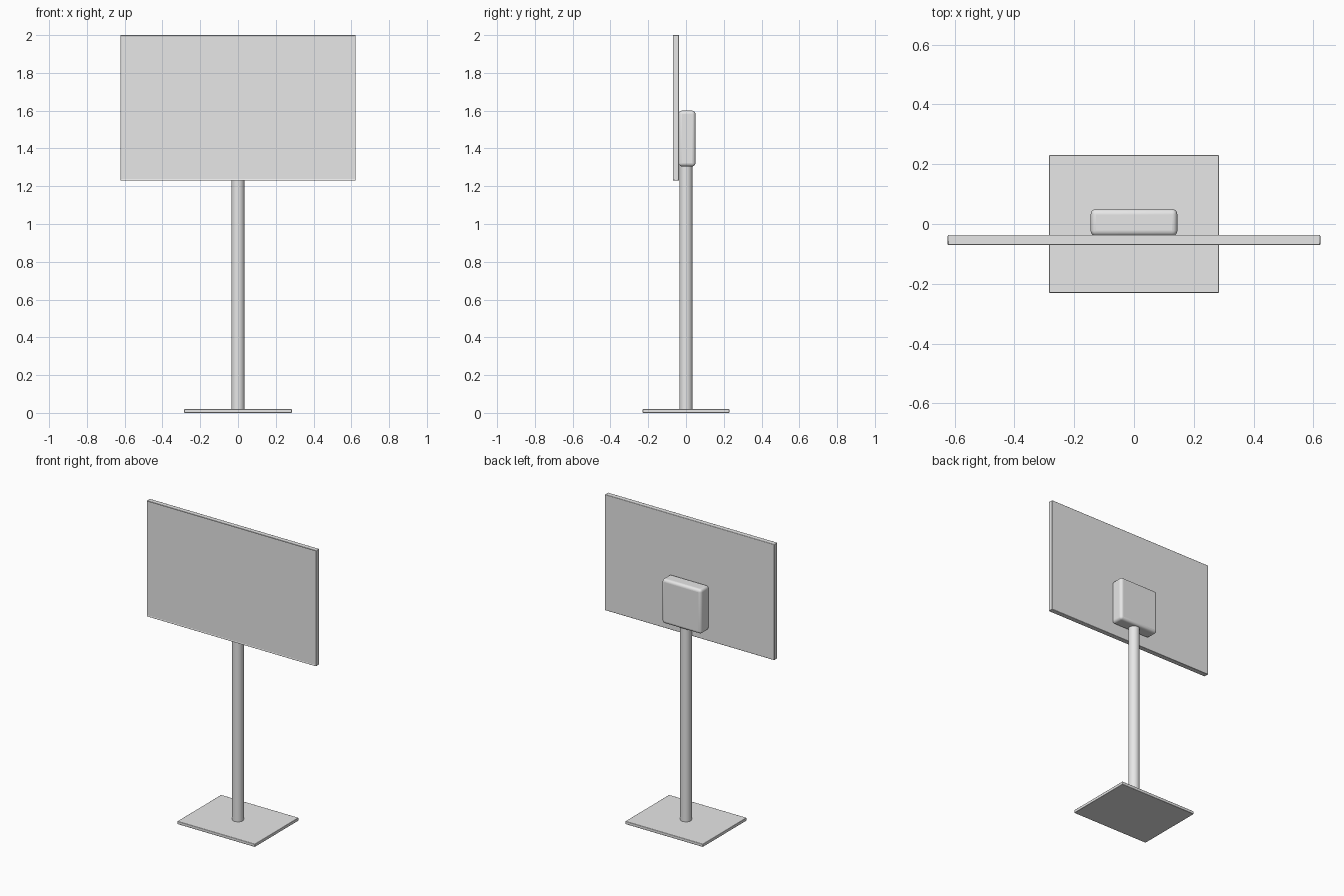
import bpy
import bmesh
import math

cube = bpy.data.objects.get("Cube")
if cube:
    bpy.data.objects.remove(cube, do_unlink=True)

# One shared light grey finish
grey = bpy.data.materials.new("light_grey")
grey.use_nodes = True
colour = (0.8, 0.8, 0.8, 1)
grey.diffuse_color = colour
grey.node_tree.nodes["Principled BSDF"].inputs["Base Color"].default_value = colour


def finish(obj, name, bevel=0, segments=1):
    obj.name = name
    obj.data.materials.append(grey)
    if bevel:
        mod = obj.modifiers.new("rounded_edges", "BEVEL")
        mod.width = bevel
        mod.segments = segments
        mod.limit_method = "ANGLE"
    bpy.ops.object.shade_smooth_by_angle(angle=math.radians(35))
    return obj


def box(name, low, high, bevel=0, segments=1):
    centre = [(a + b) / 2 for a, b in zip(low, high)]
    bpy.ops.mesh.primitive_cube_add(size=1, location=centre)
    obj = bpy.context.object
    obj.scale = [b - a for a, b in zip(low, high)]
    bpy.ops.object.transform_apply(location=False, rotation=False, scale=True)
    return finish(obj, name, bevel, segments)


# Floor plate and round post
box("base_plate", (-0.285, -0.23, 0), (0.285, 0.23, 0.02), 0.003, 2)
bpy.ops.mesh.primitive_cylinder_add(vertices=48, radius=0.035, depth=1.31,
                                    location=(0, 0, 0.67))
finish(bpy.context.object, "post")

# Rounded mounting box behind the screen
box("mount_box", (-0.145, -0.04, 1.305), (0.145, 0.05, 1.6), 0.018, 5)

# Display panel with a thin rim around a recessed screen
panel = box("display_panel", (-0.623, -0.071, 1.23), (0.623, -0.037, 2.0), 0.003, 2)
bm = bmesh.new()
bm.from_mesh(panel.data)
bm.normal_update()
front = [f for f in bm.faces if f.normal.y < -0.9]
bmesh.ops.inset_region(bm, faces=front, thickness=0.01)
bmesh.ops.translate(bm, verts=front[0].verts, vec=(0, 0.004, 0))
bm.to_mesh(panel.data)
bm.free()
